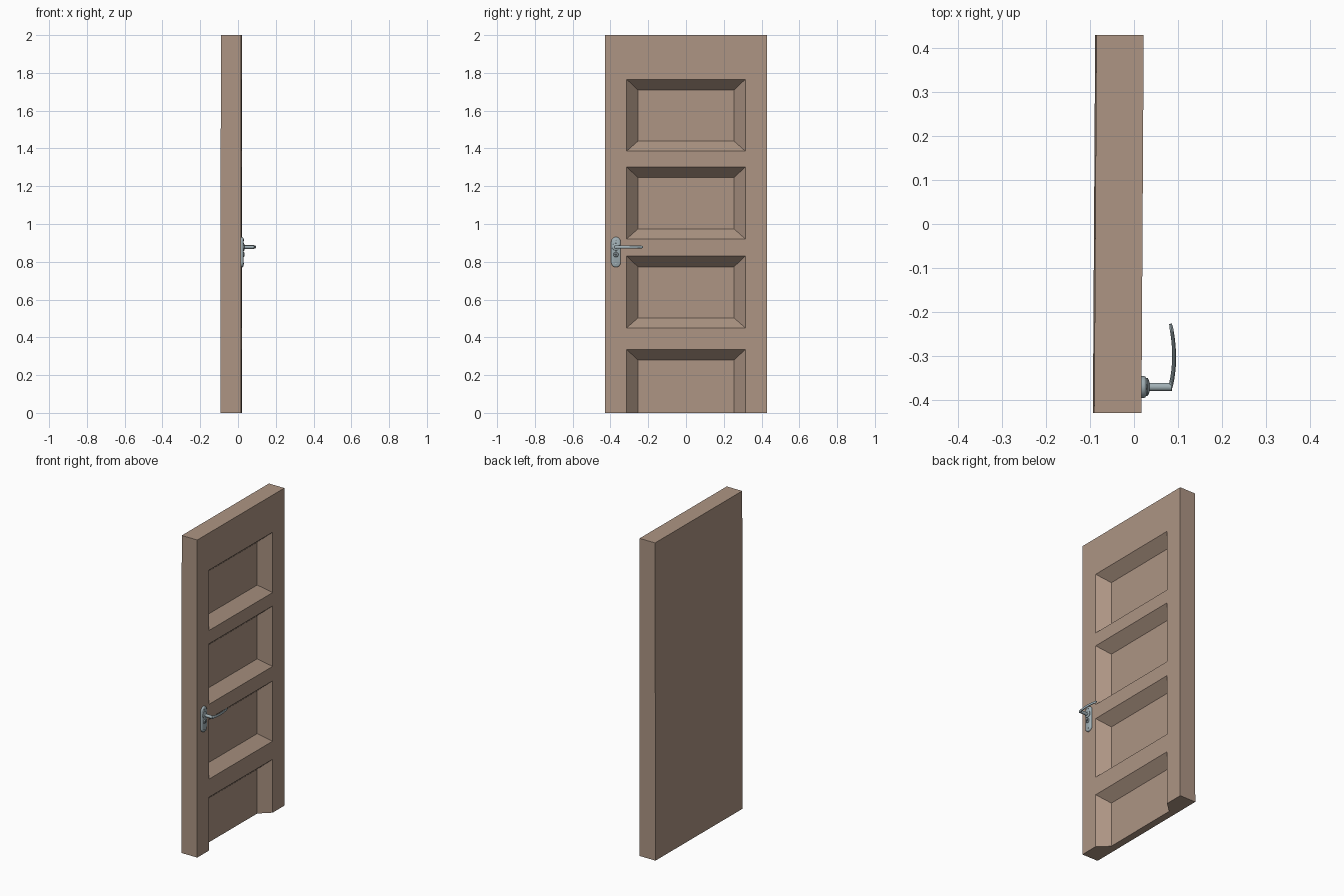
import bpy, bmesh, math
from mathutils import Vector

if "Cube" in bpy.data.objects:
    bpy.data.objects.remove(bpy.data.objects["Cube"])


def material(name, color):
    m = bpy.data.materials.new(name)
    m.diffuse_color = (*color, 1)
    m.use_nodes = True
    m.node_tree.nodes["Principled BSDF"].inputs["Base Color"].default_value = m.diffuse_color
    return m


WOOD = material("wood", (0.42, 0.30, 0.23))
METAL = material("metal", (0.36, 0.44, 0.47))
DARK = material("dark_metal", (0.06, 0.07, 0.08))


def make(name, bm, mat, smooth=False):
    bmesh.ops.recalc_face_normals(bm, faces=bm.faces)
    me = bpy.data.meshes.new(name)
    bm.to_mesh(me)
    bm.free()
    ob = bpy.data.objects.new(name, me)
    bpy.context.collection.objects.link(ob)
    me.materials.append(mat)
    bpy.ops.object.select_all(action='DESELECT')
    bpy.context.view_layer.objects.active = ob
    ob.select_set(True)
    if smooth:
        bpy.ops.object.shade_smooth_by_angle(angle=math.radians(35))
    return ob


def loft(bm, rings):
    """Skin a list of closed rings and cap both ends."""
    vs = [[bm.verts.new(p) for p in r] for r in rings]
    n = len(vs[0])
    for a, b in zip(vs, vs[1:]):
        for i in range(n):
            bm.faces.new((a[i], a[(i + 1) % n], b[(i + 1) % n], b[i]))
    bm.faces.new(vs[0][::-1])
    bm.faces.new(vs[-1])


def rect(x, y, z0, z1):
    return [(x, -y, z0), (x, y, z0), (x, y, z1), (x, -y, z1)]


def turned(name, profile, y, z, mat=METAL, sides=24):
    """Round part around the x axis, profile = (x, radius)."""
    bm = bmesh.new()
    ang = [2 * math.pi * i / sides for i in range(sides)]
    loft(bm, [[(x, y + r * math.cos(a), z + r * math.sin(a)) for a in ang]
              for x, r in profile])
    return make(name, bm, mat, True)


# Door slab with four bevelled recesses, the lowest running off the bottom
FRONT, BACK, DEPTH = 0.0195, -0.088, 0.065
bm = bmesh.new()
loft(bm, [rect(BACK, 0.43, 0, 2), rect(FRONT, 0.43, 0, 2)])
door = make("door_slab", bm, WOOD)

bm = bmesh.new()
for z0, z1 in ((-0.2, 0.336), (0.45, 0.83), (0.921, 1.302), (1.386, 1.766)):
    rings = []
    for t in (-0.15, 1):
        rings.append(rect(FRONT - DEPTH * t, 0.314 - 0.06 * t,
                          z0 + 0.053 * t, z1 - 0.057 * t))
    loft(bm, rings)
cutter = make("panel_cutter", bm, WOOD)
cutter.hide_render = True

bpy.context.view_layer.objects.active = door
mod = door.modifiers.new("panels", 'BOOLEAN')
mod.operation = 'DIFFERENCE'
mod.solver = 'EXACT'
mod.object = cutter
bpy.ops.object.modifier_apply(modifier=mod.name)
bpy.data.objects.remove(cutter)

# The door hangs very slightly out of square
for v in door.data.vertices:
    if v.co.x < BACK + 0.001 and v.co.z < 0.01:
        v.co.x -= 0.003
    v.co.x += 0.006 * v.co.y

# Handle back plate with rounded ends and a softened rim
HY, HZ = -0.371, 0.878
X0 = FRONT + 0.006 * HY - 0.001


def capsule(x, inset, n=12):
    r, half, zc = 0.025 - inset, 0.055, 0.851
    pts = []
    for i in range(2 * n + 2):
        k = i if i <= n else i - 1
        a = math.pi * k / n
        pts.append((x, HY + r * math.cos(a),
                    zc + (half if i <= n else -half) + r * math.sin(a)))
    return pts


bm = bmesh.new()
loft(bm, [capsule(X0, 0), capsule(X0 + 0.007, 0), capsule(X0 + 0.010, 0.002),
          capsule(X0 + 0.012, 0.006)])
make("back_plate", bm, METAL, True)

# Collar, spindle and lock fittings
turned("spindle_collar", [(X0 + 0.010, 0.021), (X0 + 0.015, 0.020),
                          (X0 + 0.018, 0.015), (X0 + 0.019, 0.010)], HY, HZ)
turned("spindle", [(X0 + 0.015, 0.0095), (0.085, 0.0095), (0.087, 0.008)], HY, HZ)
turned("lock_ring", [(X0 + 0.010, 0.014), (X0 + 0.015, 0.013),
                     (X0 + 0.017, 0.011)], HY, 0.838)
turned("keyhole", [(X0 + 0.015, 0.007), (X0 + 0.0175, 0.007)], HY, 0.838, DARK, 16)
for name, z in (("upper_screw", 0.915), ("lower_screw", 0.789)):
    turned(name, [(X0 + 0.010, 0.006), (X0 + 0.0135, 0.006),
                  (X0 + 0.0145, 0.004)], HY, z, METAL, 16)

# Lever: oval section swept along a shallow arc in plan
p0, p1, p2 = Vector((0.081, -0.378)), Vector((0.1005, -0.310)), Vector((0.083, -0.227))
bm = bmesh.new()
rings = []
N = 16
for i in range(N + 1):
    t = i / N
    c = p0 * (1 - t) ** 2 + p1 * 2 * t * (1 - t) + p2 * t * t
    d = ((p1 - p0) * (1 - t) + (p2 - p1) * t).normalized()
    s = 0.75 if i in (0, N) else 1
    w, h = (0.005 - 0.001 * t) * s, (0.009 - 0.002 * t) * s
    ring = []
    for k in range(12):
        a = 2 * math.pi * k / 12
        ring.append((c.x + d.y * w * math.cos(a), c.y - d.x * w * math.cos(a),
                     HZ + h * math.sin(a)))
    rings.append(ring)
loft(bm, rings)
make("lever", bm, METAL, True)
